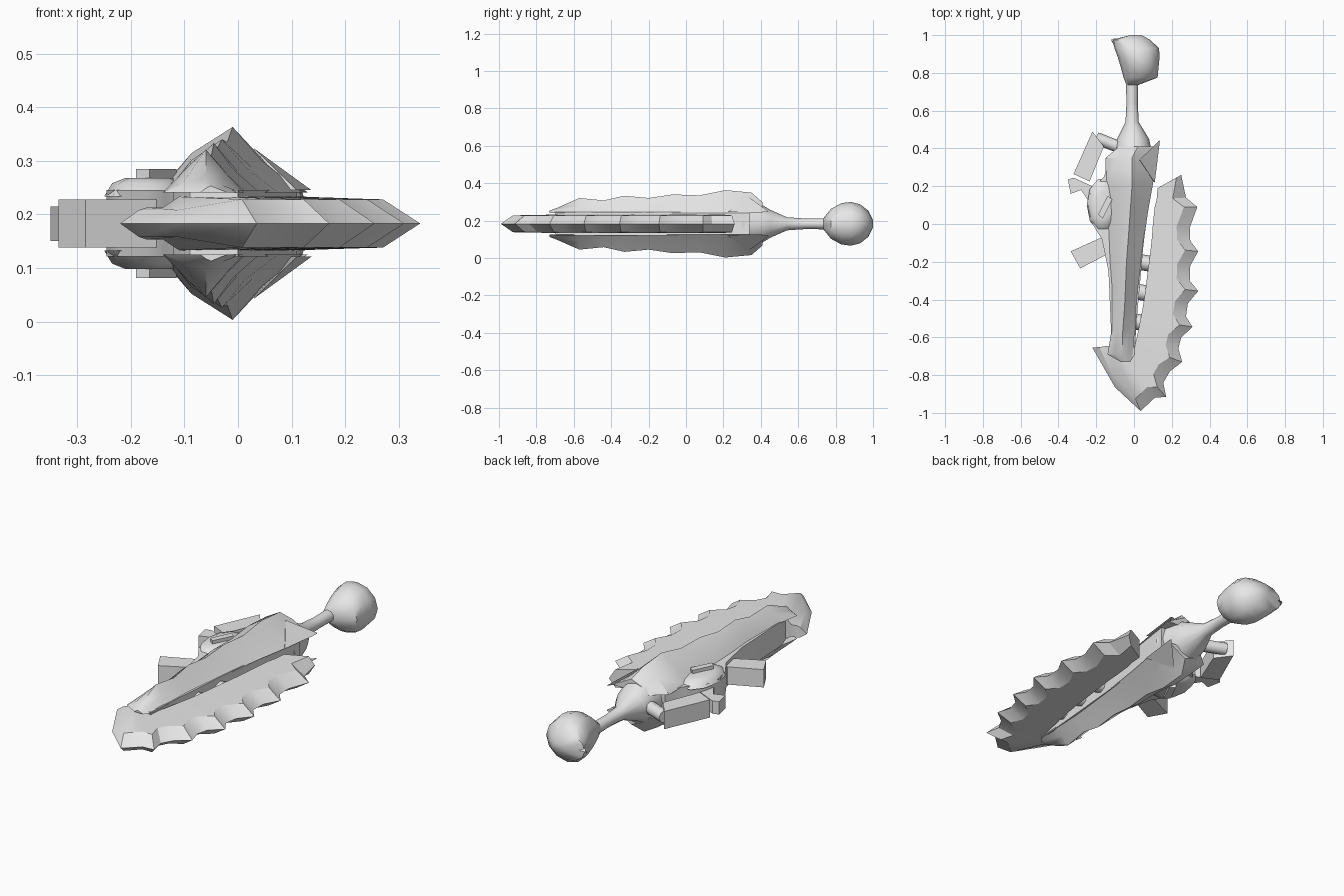
import bpy, bmesh, math
from mathutils import Vector

if "Cube" in bpy.data.objects:
    bpy.data.objects.remove(bpy.data.objects["Cube"])

MID = 0.183  # mirror plane of the flat-lying weapon
steel = bpy.data.materials.new("pale grey")
steel.diffuse_color = (0.8, 0.8, 0.8, 1)
steel.use_nodes = True
steel.node_tree.nodes["Principled BSDF"].inputs["Base Color"].default_value = steel.diffuse_color


def finish(name, bm, angle=35):
    bmesh.ops.recalc_face_normals(bm, faces=bm.faces)
    me = bpy.data.meshes.new(name)
    bm.to_mesh(me)
    bm.free()
    ob = bpy.data.objects.new(name, me)
    bpy.context.collection.objects.link(ob)
    me.materials.append(steel)
    bpy.ops.object.select_all(action='DESELECT')
    bpy.context.view_layer.objects.active = ob
    ob.select_set(True)
    bpy.ops.object.shade_smooth_by_angle(angle=math.radians(angle))
    return ob


def loft(name, rings, angle=35):
    """Skin closed rings of equal point count and cap both ends."""
    bm = bmesh.new()
    vs = [[bm.verts.new(p) for p in r] for r in rings]
    n = len(vs[0])
    for a, b in zip(vs, vs[1:]):
        for i in range(n):
            j = (i + 1) % n
            bm.faces.new((a[i], a[j], b[j], b[i]))
    bm.faces.new(vs[0])
    bm.faces.new(vs[-1])
    return finish(name, bm, angle)


def plate(name, outline, z0, z1):
    return loft(name, [[(x, y, z) for x, y in outline] for z in (z0, z1)])


def rod(name, a, b, r0, r1, sides=8):
    a, b = Vector(a), Vector(b)
    q = (b - a).to_track_quat('Z', 'Y')
    ring = [Vector((math.cos(t * math.tau / sides), math.sin(t * math.tau / sides), 0))
            for t in range(sides)]
    return loft(name, [[c + q @ (v * r) for v in ring] for c, r in ((a, r0), (b, r1))], 50)


# Saw blade: thick inner back, flat cheek, bevel to a toothed cutting edge
# station: inner x, inner y, edge x, edge y
stations = [(.125, .19, .25, .26), (.12, .13, .275, .14), (.11, .09, .335, .09),
            (.10, 0, .295, -.02), (.095, -.07, .298, -.09), (.09, -.12, .34, -.145),
            (.08, -.2, .298, -.22), (.07, -.27, .295, -.30), (.065, -.32, .34, -.355),
            (.055, -.39, .285, -.42), (.045, -.45, .275, -.49), (.035, -.5, .31, -.545),
            (.025, -.55, .25, -.60), (.015, -.6, .235, -.66), (.005, -.64, .255, -.73),
            (-.01, -.66, .19, -.78), (-.03, -.67, .155, -.84), (-.05, -.675, .17, -.915),
            (-.08, -.67, .11, -.92), (-.11, -.65, .035, -.99),
            (-.14, -.645, -.10, -.865), (-.17, -.65, -.22, -.655)]
rings = []
for i, (ix, iy, ex, ey) in enumerate(stations):
    d = Vector((ex - ix, ey - iy))
    k = max(0.3, 1 - .07 / max(d.length, .01))
    if i == 0:
        k = .8
    sx, sy = ix + d.x * k, iy + d.y * k
    t, s = (.050, .045) if i < 20 else (.03, .025)
    rings.append([(ix, iy, MID + t), (sx, sy, MID + s), (ex, ey, MID),
                  (sx, sy, MID - s), (ix, iy, MID - t)])
loft("saw_blade", rings, 30)

# Core slab running under both ridge shells
plate("core", [(-.12, .34), (-.16, .25), (-.23, .17), (-.245, .08), (-.22, .0),
               (-.17, -.08), (-.135, -.25), (-.12, -.6), (-.09, -.68), (0, -.70),
               (.015, -.5), (.06, .0), (.11, .34)], .121, .245)

# Ridge shells, one above and one below: y, left x, ridge x, right x, ridge height
shell = [(-.73, -.07, -.05, -.02, .07), (-.69, -.14, -.06, .005, .085),
         (-.57, -.12, -.06, .01, .138), (-.44, -.12, -.05, .015, .125),
         (-.33, -.12, -.045, .025, .150), (-.20, -.13, -.04, .04, .138),
         (-.07, -.135, -.03, .055, .157), (.07, -.145, -.02, .075, .152),
         (.21, -.15, -.01, .10, .180), (.35, -.15, -.01, .12, .167),
         (.41, -.08, .02, .13, .115)]
for name, s in (("upper_shell", 1), ("lower_shell", -1)):
    rings = []
    for y, l, c, r, h in shell:
        low = .058
        rings.append([(l, y, MID + s * low),
                      (l * .55 + c * .45, y, MID + s * (low + (h - low) * .6)),
                      (c, y, MID + s * h),
                      (r * .5 + c * .5, y, MID + s * (low + (h - low) * .48)),
                      (r, y, MID + s * low)])
    loft(name, rings, 40)
    # Swept barb at the rear corner of the shell
    z = MID + s * .062
    loft(name + "_barb", [[(.03, .30, z), (.03, .34, MID + s * .14), (.11, .22, z)],
                          [(.133, .44, z), (.133, .442, z + s * .003), (.137, .44, z)]])


def turned(name, data, n=12):
    """Oval rings along y: y, centre x, half width, half height."""
    return loft(name, [[(c + w * math.cos(i * math.tau / n), y,
                         MID + h * math.sin(i * math.tau / n)) for i in range(n)]
                       for y, c, w, h in data], 60)


# Neck, grip and lopsided pommel
turned("grip", [(.30, 0, .11, .12), (.40, -.005, .095, .105), (.45, -.005, .085, .075),
                (.54, -.01, .035, .035), (.64, -.01, .03, .028), (.77, -.01, .033, .03)])
turned("pommel", [(.735, -.01, .03, .03), (.775, .035, .09, .08), (.83, .03, .10, .11),
                  (.88, .025, .11, .117), (.93, .015, .118, .105),
                  (.975, -.015, .10, .07), (1.0, .01, .03, .02)])
loft("pommel_point", [[(-.12, .975, MID + .01), (-.12, .98, MID), (-.12, .97, MID - .01)],
                      [(0, .80, MID + .08), (.02, .99, MID), (0, .80, MID - .08)]])

# Side blocks and their links on the left
plate("rear_block", [(-.22, .49), (-.16, .41), (-.235, .225), (-.32, .265)], .138, .228)
rod("rear_link", (-.20, .455, MID), (-.06, .40, MID), .032, .032)
plate("middle_hook", [(-.35, .235), (-.32, .245), (-.22, .20), (-.24, .12), (-.28, .18),
                      (-.335, .16)], .15, .215)
plate("front_block", [(-.335, -.145), (-.18, -.075), (-.12, -.10), (-.15, -.165),
                      (-.285, -.235)], .138, .228)

# Rounded housing with a small raised lug on both faces
for name, s in (("upper", 1), ("lower", -1)):
    loft(name + "_housing",
         [[(-.165 + w * math.cos(a), .10 + 1.7 * w * math.sin(a), MID + s * h)
           for a in [i * math.tau / 10 for i in range(10)]]
          for w, h in ((.085, .05), (.07, .075), (.045, .085))], 40)
    plate(name + "_lug", [(-.19, .05), (-.165, .03), (-.115, .13), (-.14, .15)],
          MID + s * .06, MID + s * .102)

# Crosswise pins joining the core to the blade
for i, y in enumerate((-.20, -.36, -.52)):
    rod("blade_pin_%d" % (i + 1), (-.03, y + .01, MID), (.11, y - .015, MID), .042, .042)
